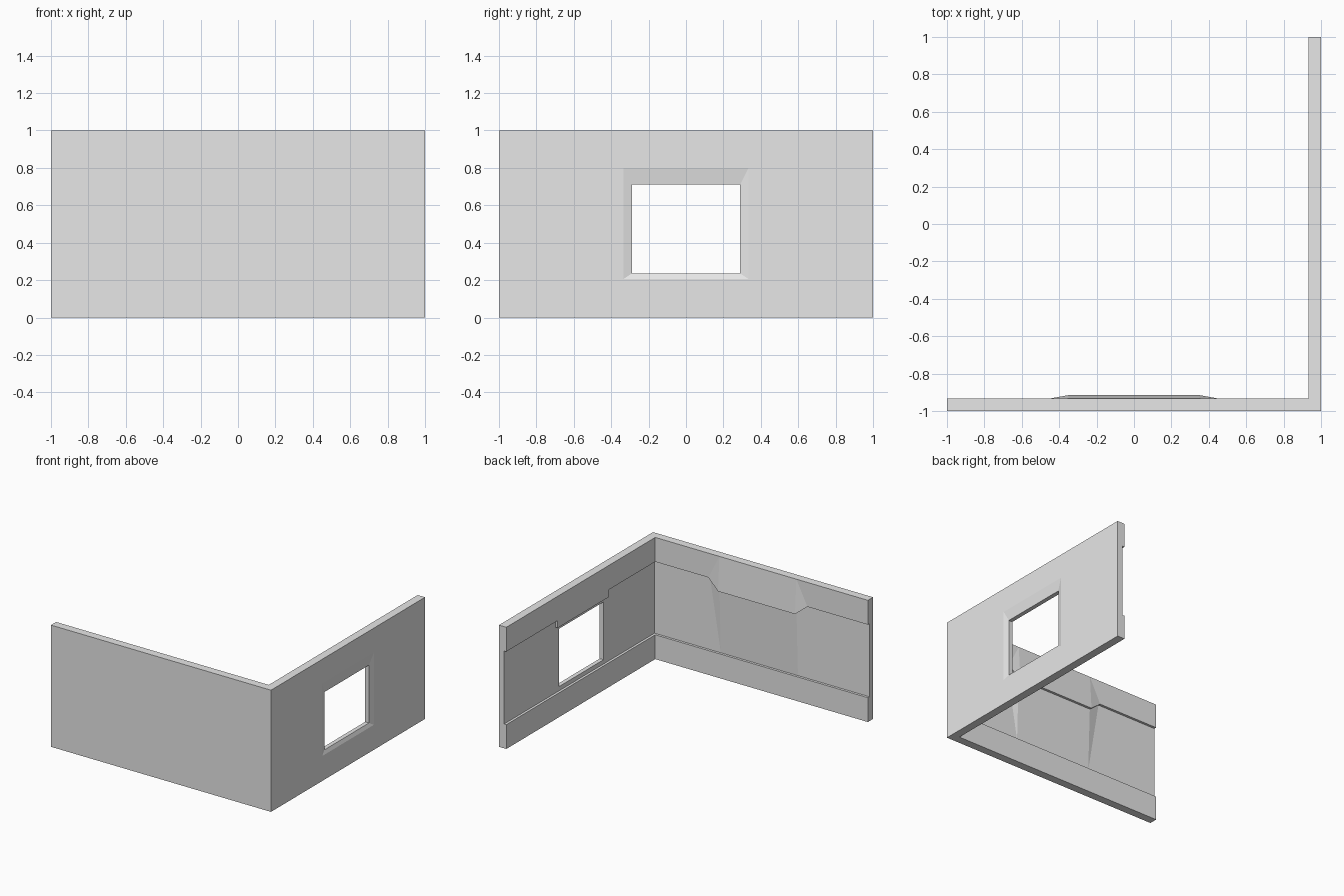
import bpy
import bmesh

cube = bpy.data.objects.get("Cube")
if cube:
    bpy.data.objects.remove(cube)

THICK = 0.067    # wall depth at the raised bands
CORE = 0.047     # wall depth at the recessed middle

grey = bpy.data.materials.new("wall_grey")
grey.use_nodes = True
grey.diffuse_color = (0.8, 0.8, 0.8, 1)
grey.node_tree.nodes["Principled BSDF"].inputs["Base Color"].default_value = (0.8, 0.8, 0.8, 1)


def finish(name, bm):
    bmesh.ops.recalc_face_normals(bm, faces=bm.faces[:])
    mesh = bpy.data.meshes.new(name)
    bm.to_mesh(mesh)
    bm.free()
    mesh.materials.append(grey)
    obj = bpy.data.objects.new(name, mesh)
    bpy.context.collection.objects.link(obj)
    return obj


def on_front(u, depth, z):
    return (u, -1 + depth, z)


def on_right(u, depth, z):
    return (1 - depth, u, z)


def strip(name, place, fixed_z, base, back, columns):
    """Solid strip from a straight edge at fixed_z to a shaped edge of (along, z, bulge)."""
    bm = bmesh.new()
    rings = []
    for u, z, bulge in columns:
        pts = [(back, fixed_z), (base, fixed_z), (base + bulge, z), (back, z)]
        rings.append([bm.verts.new(place(u, d, h)) for d, h in pts])
    for i, (a, b) in enumerate(zip(rings, rings[1:])):
        for k in (0, 2, 3):
            n = (k + 1) % 4
            bm.faces.new((a[k], a[n], b[n], b[k]))
        # crease the visible face from the flat corner to the bulging column
        rise = columns[i + 1][2] - columns[i][2]
        if rise > 0:
            bm.faces.new((a[1], a[2], b[1]))
            bm.faces.new((a[2], b[2], b[1]))
        elif rise < 0:
            bm.faces.new((b[1], b[2], a[1]))
            bm.faces.new((b[2], a[2], a[1]))
        else:
            bm.faces.new((a[1], a[2], b[2], b[1]))
    bm.faces.new(rings[0])
    bm.faces.new(rings[-1])
    return finish(name, bm)


# Front wall: flat slab, bulging panel and raised bands
bulge = [(-0.45, 0.8, 0), (-0.35, 0.72, 0.018), (0.35, 0.72, 0.018), (0.45, 0.8, 0)]
end = 1 - CORE
strip("front_wall", on_front, 0, CORE, 0, [(-1, 1, 0), (end, 1, 0)])
strip("front_panel_bulge", on_front, 0.2, CORE, 0.03, bulge)
strip("front_lower_band", on_front, 0, THICK, CORE, [(-1, 0.2, 0), (end, 0.2, 0)])
strip("front_upper_band", on_front, 1, THICK, CORE,
      [(-1, 0.8, 0)] + bulge + [(end, 0.8, 0)])

# Side wall bands, the upper one stepping down over the window
start = -1 + THICK
strip("side_lower_band", on_right, 0, THICK, CORE, [(start, 0.2, 0), (1, 0.2, 0)])
strip("side_upper_band", on_right, 1, THICK, CORE,
      [(start, 0.8, 0), (-0.336, 0.8, 0), (-0.334, 0.74, 0),
       (0.334, 0.74, 0), (0.336, 0.8, 0), (1, 0.8, 0)])


# Side wall: slab with a window opening splayed on the outside
def rectangle(bm, depth, y0, y1, z0, z1):
    corners = [(y0, z0), (y1, z0), (y1, z1), (y0, z1)]
    return [bm.verts.new(on_right(y, depth, z)) for y, z in corners]


bm = bmesh.new()
opening = (-0.29, 0.29, 0.235, 0.71)
loops = [rectangle(bm, CORE, -1, 1, 0, 1),
         rectangle(bm, CORE, *opening),
         rectangle(bm, 0.012, *opening),
         rectangle(bm, 0, -0.335, 0.335, 0.205, 0.8),
         rectangle(bm, 0, -1, 1, 0, 1)]
for a, b in zip(loops, loops[1:] + loops[:1]):
    for k in range(4):
        n = (k + 1) % 4
        bm.faces.new((a[k], a[n], b[n], b[k]))
finish("side_wall", bm)
